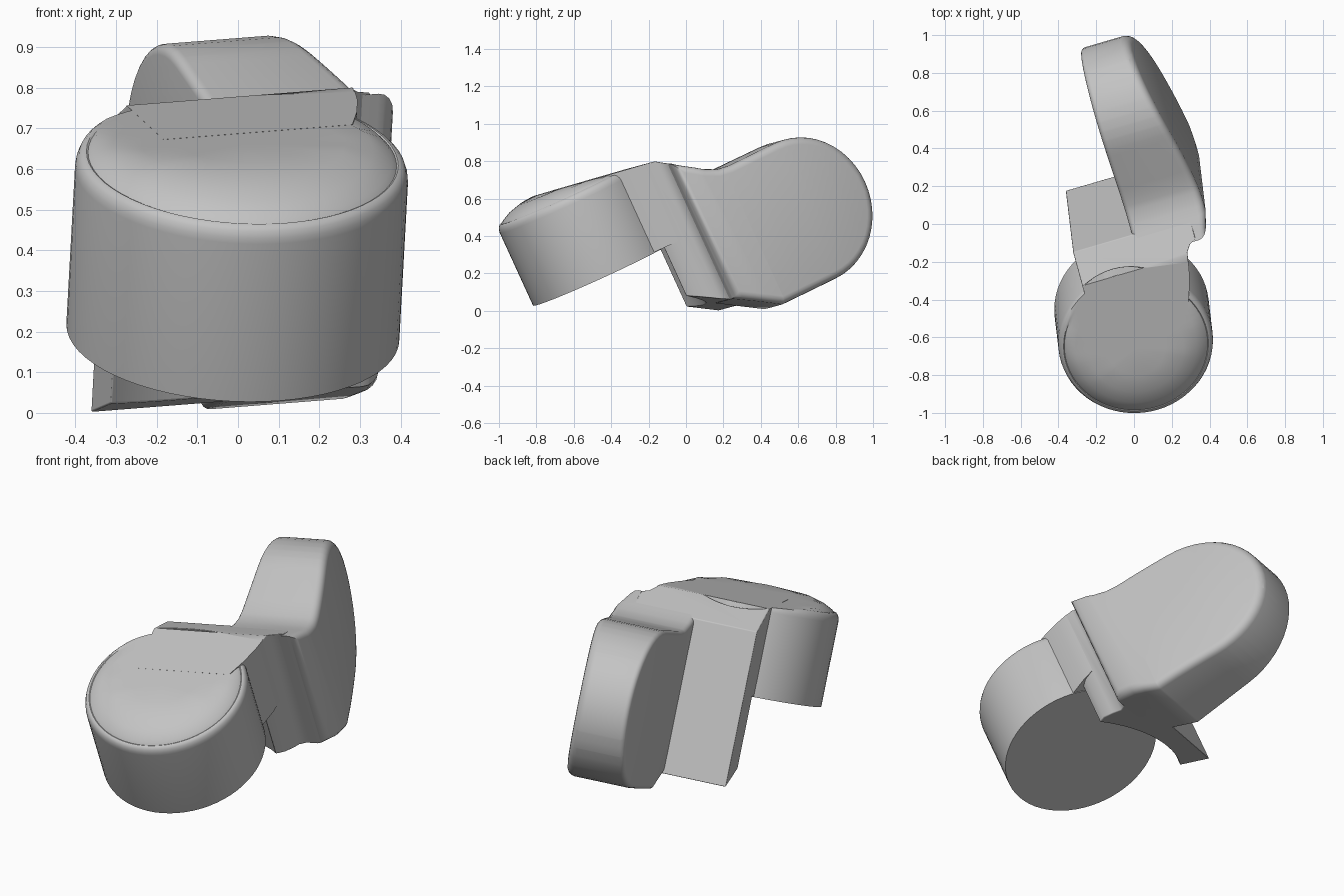
import bpy, bmesh, math
from mathutils import Vector, Matrix

cube = bpy.data.objects.get("Cube")
if cube:
    bpy.data.objects.remove(cube)

grey = bpy.data.materials.new("plain grey")
grey.use_nodes = True
GREY = (0.55, 0.55, 0.55, 1)
grey.diffuse_color = GREY
grey.node_tree.nodes["Principled BSDF"].inputs["Base Color"].default_value = GREY

# Tilted frame shared by every part: z along the drum axis
up = Vector((0.05, -0.416, 0.908)).normalized()
side = Vector((0.957, 0.28, 0.075))
side = (side - up * side.dot(up)).normalized()
back = up.cross(side)
FRAME = Matrix.Translation((-0.012, -0.445, 0.19)) @ Matrix((side, back, up)).transposed().to_4x4()


def finish(name, bm, bevel=0.0):
    bmesh.ops.recalc_face_normals(bm, faces=bm.faces)
    mesh = bpy.data.meshes.new(name)
    bm.to_mesh(mesh)
    bm.free()
    mesh.materials.append(grey)
    ob = bpy.data.objects.new(name, mesh)
    bpy.context.collection.objects.link(ob)
    ob.matrix_world = FRAME
    bpy.ops.object.select_all(action='DESELECT')
    ob.select_set(True)
    bpy.context.view_layer.objects.active = ob
    bpy.ops.object.shade_smooth_by_angle(angle=math.radians(35))
    if bevel:
        mod = ob.modifiers.new("rounded edges", 'BEVEL')
        mod.width = bevel
        mod.segments = 3
        mod.limit_method = 'ANGLE'
        mod.angle_limit = math.radians(40)


def skin(loops):
    """Join a stack of matching closed loops and cap both ends."""
    bm = bmesh.new()
    rings = [[bm.verts.new(p) for p in loop] for loop in loops]
    for low, high in zip(rings, rings[1:]):
        for i in range(len(low)):
            bm.faces.new((low[i - 1], low[i], high[i], high[i - 1]))
    bm.faces.new(rings[0])
    bm.faces.new(rings[-1])
    return bm


def column(plan, bottom, top):
    return skin([[(x, y, z) for x, y in plan] for z in (bottom, top)])


def slice_off(bm, a, b, keep_below):
    """Cut along the line a-b in the (y, z) plane and cap the cut."""
    normal = Vector((0, a[1] - b[1], b[0] - a[0]))
    if (normal.z > 0) != keep_below:
        normal.negate()
    cut = bmesh.ops.bisect_plane(bm, geom=bm.verts[:] + bm.edges[:] + bm.faces[:],
                                 plane_co=(0, *a), plane_no=normal, clear_outer=True)
    edges = [e for e in cut["geom_cut"] if isinstance(e, bmesh.types.BMEdge)]
    bmesh.ops.contextual_create(bm, geom=edges)


def inset(outline, amount):
    """Move a counter-clockwise outline inward with mitred corners."""
    result = []
    for i, p in enumerate(outline):
        p = Vector(p)
        d1 = (p - Vector(outline[i - 1])).normalized()
        d2 = (Vector(outline[(i + 1) % len(outline)]) - p).normalized()
        mid = Vector((-d1.y - d2.y, d1.x + d2.x)).normalized()
        result.append(p + mid * amount / max(0.5, mid.dot(Vector((-d1.y, d1.x)))))
    return result


RIDGE = (0.41, 0.452)
CAP_FRONT = (-0.2, 0.547)

# Drum with rounded rim, fine crease and domed cap flattened toward the ridge
R = 0.41
profile = [(0, 0.008), (R, 0.008), (R, 0.435), (0.408, 0.45), (0.402, 0.466), (0.392, 0.476), (0.384, 0.478),
           (0.38, 0.476), (0.368, 0.488), (0.32, 0.512), (0.25, 0.531), (0.15, 0.541), (0, 0.543)]
bm = bmesh.new()
verts = [bm.verts.new((r, 0, z)) for r, z in profile]
edges = [bm.edges.new(pair) for pair in zip(verts, verts[1:])]
bmesh.ops.spin(bm, geom=verts + edges, cent=(0, 0, 0), axis=(0, 0, 1), angle=math.tau, steps=64)
bmesh.ops.remove_doubles(bm, verts=bm.verts, dist=0.0005)
slope = (RIDGE[1] - CAP_FRONT[1]) / (RIDGE[0] - CAP_FRONT[0])
for v in bm.verts:
    v.co.z = min(v.co.z, CAP_FRONT[1] + slope * (v.co.y - CAP_FRONT[0]) - 0.001)
    v.co.y += 0.004
finish("drum", bm)

# Block curving around the drum, with sloped top and bottom
LEFT, RIGHT, REAR, HOLLOW = -0.175, 0.4, 0.56, 0.44
start, end = math.acos(LEFT / HOLLOW), math.atan2(0.27, 0.345)
plan = [(HOLLOW * math.cos(a), HOLLOW * math.sin(a))
        for a in [start + (end - start) * i / 16 for i in range(17)]]
plan += [(0.38, 0.31), (RIGHT, 0.37), (0.41, 0.42), (0.435, 0.45), (0.47, 0.465), (0.47, REAR), (LEFT, REAR)]
bm = column(plan, -0.7, 0.7)
slice_off(bm, RIDGE, (REAR, 0.335), True)
slice_off(bm, CAP_FRONT, RIDGE, True)
slice_off(bm, (0.3, -0.29), (0.69, -0.525), False)
finish("connecting_block", bm, 0.012)

# Flat bridge joining the cap to the ridge
bridge = [(LEFT, 0.1), (0.31, 0.1), (0.352, 0.2), (0.385, 0.3), (RIGHT, 0.37), (RIGHT, RIDGE[0]), (LEFT, RIDGE[0])]
bm = column(bridge, 0.012, 0.7)
slice_off(bm, CAP_FRONT, RIDGE, True)
finish("bridge", bm)

# Round-ended lug with soft edges, its outer face curving inward at both ends
CY, CZ, CR, INNER, OUTER = 1.037, -0.13, 0.397, 0.15, 0.56
STEPS = 24
arc = [(CY + CR * math.cos(a), CZ + CR * math.sin(a))
       for a in [-math.pi / 2 + math.pi * i / STEPS for i in range(STEPS + 1)]]
outline = [(0.455, -0.385), (0.69, -0.527)] + arc + [(0.74, 0.267), (0.67, 0.277), (0.6, 0.31), (0.455, 0.408)]
layers = []
for x, sign, radius in ((INNER, 1, 0.025), (OUTER, -1, 0.04)):
    ring = [(x + sign * radius * (1 - math.sin(t)), radius * (1 - math.cos(t)))
            for t in [math.pi / 2 * k / 4 for k in range(5)]]
    layers += ring if sign < 0 else ring[::-1]
bm = skin([[(x, *p) for p in inset(outline, amount)] for x, amount in sorted(layers)])
for y in [0.5, 0.56, 0.62, 0.7] + [0.8 + 0.05 * i for i in range(13)]:
    bmesh.ops.bisect_plane(bm, geom=bm.verts[:] + bm.edges[:] + bm.faces[:], dist=0.0005,
                           plane_co=(0, y, 0), plane_no=(0, 1, 0))
for v in bm.verts:
    if v.co.x > INNER + 0.1:
        v.co.x -= 0.145 * max(0, (v.co.y - 0.62) / 0.815) ** 1.4 + 0.3 * max(0, 0.56 - v.co.y)
finish("round_lug", bm)
